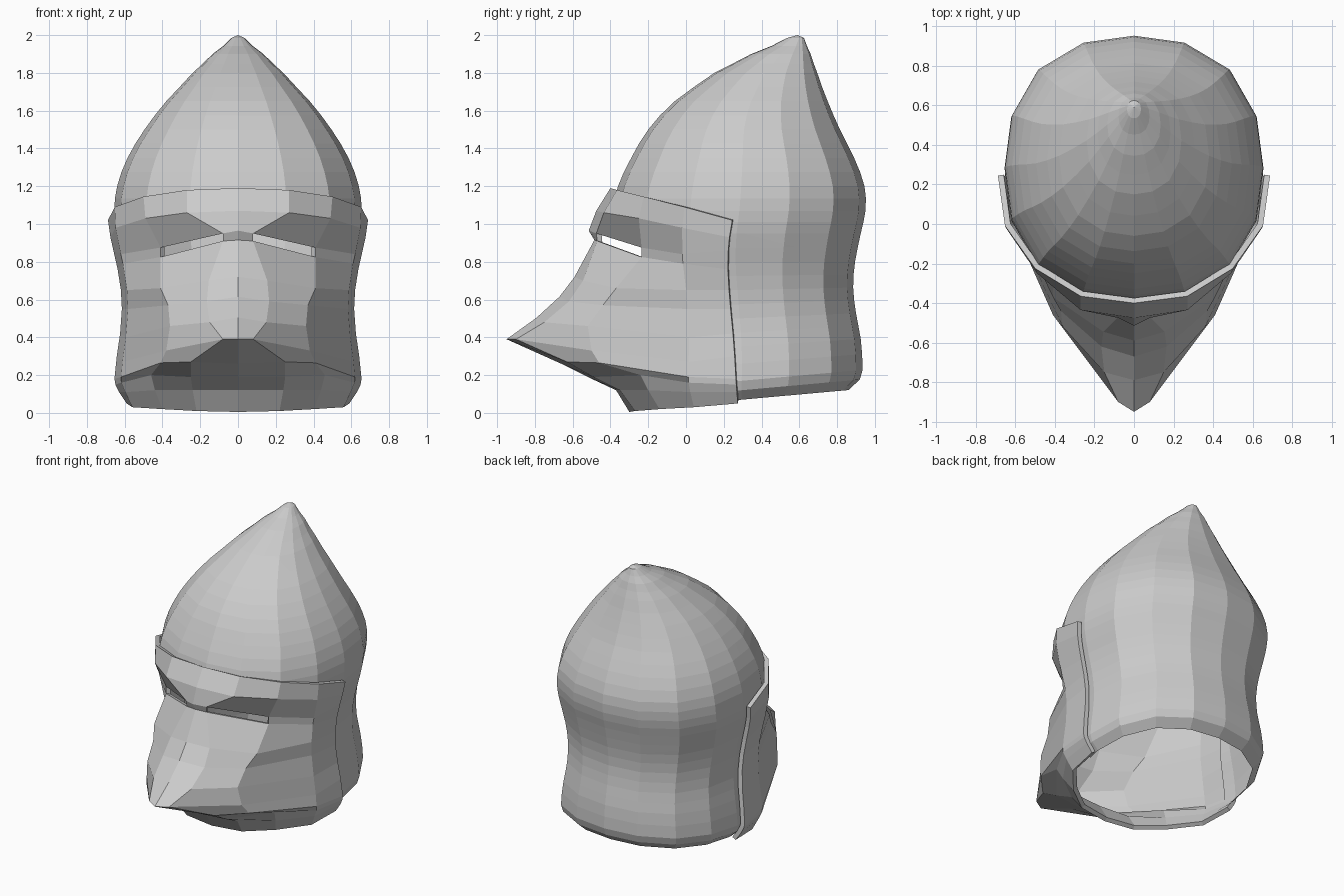
import bpy, bmesh, math
from mathutils import Vector

if "Cube" in bpy.data.objects:
    bpy.data.objects.remove(bpy.data.objects["Cube"])


def make_object(name, bm):
    mesh = bpy.data.meshes.new(name)
    bm.to_mesh(mesh)
    bm.free()
    ob = bpy.data.objects.new(name, mesh)
    bpy.context.collection.objects.link(ob)
    return ob


# Skull profile: height, half width, front y, back y
PROFILE = [
    (1.985, .035, .535, .625), (1.9, .135, .345, .66), (1.8, .24, .15, .695),
    (1.65, .38, -.06, .75), (1.5, .495, -.20, .815), (1.35, .585, -.29, .89),
    (1.2, .64, -.36, .945), (1.07, .655, -.385, .95), (.95, .645, -.39, .925),
    (.8, .61, -.37, .895), (.65, .585, -.34, .885), (.5, .58, -.33, .90),
    (.35, .60, -.335, .925), (.17, .62, -.345, .935), (.12, .605, -.33, .92),
    (.07, .555, -.27, .86)]


def refine(rows):
    """Insert a smoothly interpolated row between neighbouring tall rows."""
    out = [rows[0]]
    for i in range(1, len(rows)):
        a, b = rows[i - 1], rows[i]
        if a[0] - b[0] > .08:
            p, q = rows[max(i - 2, 0)], rows[min(i + 1, len(rows) - 1)]
            mid = [(9 * (s + t) - r - u) / 16 for r, s, t, u in zip(p, a, b, q)]
            out.append([(a[0] + b[0]) / 2] + mid[1:])
        out.append(b)
    return out


PROFILE = refine(PROFILE)


def section(z):
    """Half width, centre y and y radius of the skull at height z."""
    row = PROFILE[-1]
    for a, b in zip(PROFILE, PROFILE[1:]):
        if a[0] >= z >= b[0]:
            t = (a[0] - z) / (a[0] - b[0])
            row = [p + (q - p) * t for p, q in zip(a, b)]
            break
    return row[1], (row[2] + row[3]) / 2, (row[3] - row[2]) / 2


def skull_point(z, angle, gap=0):
    """Point on the skull; angle 0 is the front, 90 is the right side."""
    w, c, r = section(z)
    a = math.radians(angle)
    k = 1 + .05 * math.sin(2 * a) ** 2  # slightly squarer than an ellipse
    return Vector(((w + gap) * k * math.sin(a), c - (r + gap) * k * math.cos(a), z))


# Skull: 16-sided pointed shell, lower rings tilted up at the back
SIDES = 16
bm = bmesh.new()
rings = []
for z, *_ in PROFILE:
    tilt = max(0, .09 * min(1, (.8 - z) / .6))
    ring = []
    for i in range(SIDES):
        p = skull_point(z, 360 * i / SIDES)
        p.z += tilt * (p.y - section(z)[1])
        ring.append(bm.verts.new(p))
    rings.append(ring)
tip = bm.verts.new((0, .59, 2))
for i in range(SIDES):
    j = (i + 1) % SIDES
    bm.faces.new((tip, rings[0][i], rings[0][j]))
    for a, b in zip(rings, rings[1:]):
        bm.faces.new((a[i], b[i], b[j], a[j]))

# Face opening hidden behind the visor
brow_point, brow_normal = Vector((0, 0, 1.03)), Vector((0, .26, 1))
side_point, side_normal = Vector((0, .2, 0)), Vector((0, 1, 0))
for co, no in ((brow_point, brow_normal), (side_point, side_normal)):
    bmesh.ops.bisect_plane(bm, geom=bm.verts[:] + bm.edges[:] + bm.faces[:],
                           plane_co=co, plane_no=no)
opening = []
for f in bm.faces:
    m = f.calc_center_median()
    if (m - brow_point).dot(brow_normal) < 0 and (m - side_point).dot(side_normal) < 0:
        opening.append(f)
bmesh.ops.delete(bm, geom=opening, context='FACES')
make_object("helmet_skull", bm)

# Visor: five vertical profiles on the right half, from top rim to bottom rim
spine = [(0, y, z) for y, z in (
    (-.40, 1.19), (-.475, 1.07), (-.515, .965), (-.485, .915), (-.59, .72), (-.67, .615),
    (-.79, .505), (-.95, .39), (-.66, .26), (-.52, .19), (-.37, .12), (-.30, .005))]
snout_edge = [
    (.27, -.365, 1.18), (.27, -.435, 1.06), (.08, -.475, .95), (.08, -.47, .91),
    (.155, -.545, .70), (.165, -.62, .59), (.15, -.75, .48), (.08, -.90, .39),
    (.25, -.63, .27), (.25, -.49, .19), (.24, -.35, .12), (.22, -.27, .01)]
cheek = [
    (.50, -.225, 1.145), (.49, -.25, 1.03), (.41, -.235, .875), (.41, -.235, .825),
    (.41, -.37, .66), (.37, -.44, .57), (.36, -.52, .46), (.38, -.50, .33),
    (.41, -.46, .265), (.46, -.24, .20), (.44, -.20, .12), (.40, -.14, .02)]
temple = [skull_point(z, 67.5, .03) + Vector((.005, -.02, 0)) for z in (
    1.09, .98, .84, .79, .65, .55, .40, .27, .19, .16, .11, .03)]
back_edge = [skull_point(z, 90, .035) + Vector((0, -.025 - .02 * (1 - ((z - .6) / .5) ** 2), 0))
             for z in (1.02, .93, .86, .76, .65, .55, .42, .30, .18, .15, .11, .05)]

bm = bmesh.new()
cols = [[bm.verts.new(p) for p in col]
        for col in (spine, snout_edge, cheek, temple, back_edge)]
for c, (left, right) in enumerate(zip(cols, cols[1:])):
    for r in range(len(spine) - 1):
        if (r, c) != (2, 1):  # eye slit
            bm.faces.new((left[r], left[r + 1], right[r + 1], right[r]))
visor = make_object("visor", bm)
mirror = visor.modifiers.new("mirror", 'MIRROR')
mirror.use_clip = True
shell = visor.modifiers.new("thickness", 'SOLIDIFY')
shell.thickness = .03
shell.offset = -1
